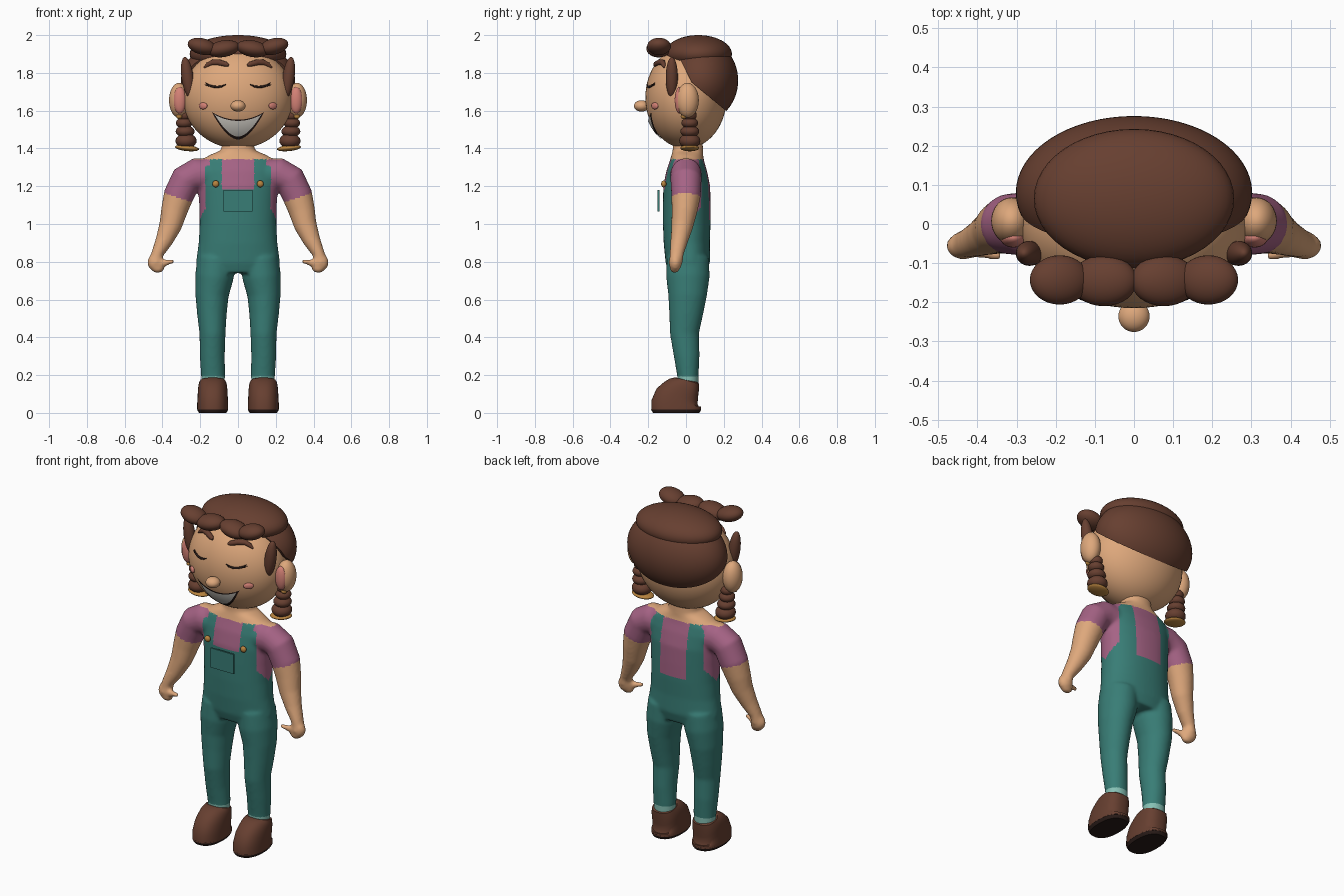
import bpy, bmesh, math
from mathutils import Vector, Matrix, Euler

if "Cube" in bpy.data.objects:
    bpy.data.objects.remove(bpy.data.objects["Cube"])

COLOURS = {
    "skin": (.73, .39, .20), "hair_brown": (.135, .05, .03), "teal": (.04, .205, .18),
    "shirt_pink": (.38, .125, .235), "blush": (.66, .22, .18), "teeth_white": (.75, .72, .66),
    "dark": (.022, .011, .009), "gold": (.48, .23, .05), "cuff_teal": (.24, .53, .46)}
MATS = {}
for n, c in COLOURS.items():
    MATS[n] = bpy.data.materials.new(n)
    MATS[n].diffuse_color = (*c, 1)


def make(name, bm, mat, angle=40):
    bmesh.ops.recalc_face_normals(bm, faces=bm.faces)
    me = bpy.data.meshes.new(name)
    bm.to_mesh(me)
    bm.free()
    ob = bpy.data.objects.new(name, me)
    bpy.context.collection.objects.link(ob)
    me.materials.append(MATS[mat])
    bpy.ops.object.select_all(action='DESELECT')
    ob.select_set(True)
    bpy.context.view_layer.objects.active = ob
    bpy.ops.object.shade_smooth_by_angle(angle=math.radians(angle))
    return ob


def add_ball(bm, loc, rad, rot=(0, 0, 0), seg=32):
    m = Matrix.LocRotScale(Vector(loc), Euler([math.radians(a) for a in rot]), Vector(rad))
    bmesh.ops.create_uvsphere(bm, u_segments=seg, v_segments=seg // 2, radius=1, matrix=m)


def ball(name, loc, rad, mat, rot=(0, 0, 0), seg=32):
    bm = bmesh.new()
    add_ball(bm, loc, rad, rot, seg)
    return make(name, bm, mat)


def add_tube(bm, pts, seg=32, power=2.0):
    """Loft along (x, y, z, radius towards y, radius across)."""
    rings = []
    for i, (x, y, z, ry, rx) in enumerate(pts):
        a, b = pts[max(i - 1, 0)], pts[min(i + 1, len(pts) - 1)]
        t = (Vector(b[:3]) - Vector(a[:3])).normalized()
        across = Vector((0, 1, 0)).cross(t).normalized()
        deep = t.cross(across)
        ring = []
        for k in range(seg):
            c, s = math.cos(k * math.tau / seg), math.sin(k * math.tau / seg)
            u = math.copysign(abs(c) ** (2 / power), c) * rx
            v = math.copysign(abs(s) ** (2 / power), s) * ry
            ring.append(bm.verts.new(Vector((x, y, z)) + across * u + deep * v))
        rings.append(ring)
    for p, q in zip(rings, rings[1:]):
        for k in range(seg):
            bm.faces.new((p[k], p[(k + 1) % seg], q[(k + 1) % seg], q[k]))
    bm.faces.new(rings[0])
    bm.faces.new(rings[-1])


def tube(name, pts, mat, seg=32, power=2.0):
    bm = bmesh.new()
    add_tube(bm, pts, seg, power)
    return make(name, bm, mat)


def face_y(x, z):
    return -.217 * math.sqrt(max(.02, 1 - (x / .29) ** 2 - ((z - 1.67) / .27) ** 2))


# Body: torso, legs, arms and hands fused into one smooth skin
bm = bmesh.new()
add_tube(bm, [(0, .01, .74, .10, .20), (0, .01, .80, .118, .222), (0, .004, .90, .122, .208),
              (0, .004, 1.0, .126, .203), (0, .004, 1.1, .126, .205), (0, .004, 1.2, .124, .212),
              (0, .004, 1.28, .108, .22), (0, .006, 1.33, .092, .21), (0, .008, 1.365, .083, .15),
              (0, .01, 1.39, .08, .09), (0, .01, 1.45, .078, .08)], 48, 2.2)
for s in (-1, 1):
    add_tube(bm, [(s * .132, .01, .13, .055, .06), (s * .132, .01, .2, .057, .064),
                  (s * .136, .004, .3, .068, .066), (s * .135, -.008, .42, .077, .069),
                  (s * .138, 0, .52, .089, .078), (s * .138, .008, .62, .102, .088),
                  (s * .125, .01, .72, .115, .102), (s * .115, .01, .82, .112, .10)])
    add_tube(bm, [(s * .13, 0, 1.26, .085, .085), (s * .22, 0, 1.262, .082, .088),
                  (s * .275, 0, 1.235, .082, .083), (s * .315, 0, 1.15, .078, .08),
                  (s * .338, -.008, 1.07, .068, .07), (s * .358, -.02, .99, .058, .06),
                  (s * .392, -.036, .91, .046, .046), (s * .428, -.05, .84, .037, .032),
                  (s * .435, -.053, .80, .036, .036)])
    add_ball(bm, (s * .436, -.056, .797), (.044, .035, .048))
    add_ball(bm, (s * .425, -.06, .768), (.036, .026, .028))
    add_tube(bm, [(s * .42, -.06, .79, .022, .022), (s * .385, -.072, .795, .018, .017),
                  (s * .338, -.082, .803, .011, .01)], 16)
body = make("body", bm, "skin")
mod = body.modifiers.new("fuse", 'REMESH')
mod.mode, mod.voxel_size = 'VOXEL', .009
bpy.ops.object.modifier_apply(modifier="fuse")
mod = body.modifiers.new("soften", 'SMOOTH')
mod.factor, mod.iterations = .5, 8
bpy.ops.object.modifier_apply(modifier="soften")
for n in ("shirt_pink", "teal", "cuff_teal"):
    body.data.materials.append(MATS[n])


def clothing(c):
    """0 skin, 1 shirt, 2 dungarees, 3 cuff."""
    x, y, z = abs(c.x), c.y, c.z
    if x > .225 and z > .74 and z < 1.165 - (.395 - x) * .33:
        return 0
    if z > 1.342:
        return 0
    if z < .195:
        return 3
    if x > .235 and z > .85:
        return 1
    if z < .98:
        return 2
    if -.07 < y < .07 and x > .15:                      # open side under the arm
        return 1 if z > 1.0 + abs(y) * 1.1 else 2
    if .088 < x < .172:                                 # straps
        return 2
    if x <= .088:                                       # bib front, open back
        return 1 if z > (1.185 if y < 0 else 1.02) else 2
    return 1 if z > 1.08 else 2


for p in body.data.polygons:
    p.material_index = clothing(p.center)
    p.use_smooth = True

# Pocket plate
bm = bmesh.new()
bmesh.ops.create_cube(bm, size=1, matrix=Matrix.LocRotScale(
    Vector((0, -.146, 1.123)), None, Vector((.154, .01, .116))))
make("pocket", bm, "teal")

# Head and nose
ball("head", (0, 0, 1.67), (.29, .215, .27), "skin", seg=64)
ball("nose", (0, -.236, 1.625), (.04, .04, .03), "skin")

# Back hair, cut along the hairline
bm = bmesh.new()
add_ball(bm, (0, .08, 1.76), (.302, .196, .22), seg=64)
for co, no in (((0, .03, 1.75), (0, .14, .07)), ((0, .03, 1.75), (0, .15, .18))):
    r = bmesh.ops.bisect_plane(bm, geom=bm.verts[:] + bm.edges[:] + bm.faces[:], dist=1e-5,
                               plane_co=co, plane_no=no, clear_inner=True)
    rim = [e for e in r["geom_cut"] if isinstance(e, bmesh.types.BMEdge)]
    bmesh.ops.contextual_create(bm, geom=rim)
make("back_hair", bm, "hair_brown")
ball("top_hair", (0, .065, 1.90), (.256, .178, .10), "hair_brown", seg=48)


def patch(name, half, lower, upper, off, mat):
    """Thin plate lying on the face between two curves."""
    bm = bmesh.new()
    cols = []
    for i in range(33):
        x = half * (i / 16 - 1)
        lo, hi = lower(x), max(upper(x), lower(x) + .0005)
        zs = [lo + (hi - lo) * j / 8 for j in range(9)]
        cols.append([bm.verts.new((x, face_y(x, z) - off, z)) for z in zs])
    for a, b in zip(cols, cols[1:]):
        for j in range(8):
            bm.faces.new((a[j], b[j], b[j + 1], a[j + 1]))
    ob = make(name, bm, mat)
    if sum((p.normal.y for p in ob.data.polygons)) > 0:
        ob.data.flip_normals()


# Smile
def low(x): return 1.447 + .145 * abs(x / .138) ** 1.8
def high(x): return 1.552 + .04 * (x / .138) ** 2


patch("mouth", .138, low, high, .004, "dark")
patch("teeth", .124, lambda x: low(x) + .015, lambda x: high(x) - .006, .008, "teeth_white")

for s, side in ((-1, "left"), (1, "right")):
    # Closed eye, lash, brow and cheek
    def arc(pts):
        return [(s * x, face_y(x, z) - .002, z, r, r) for x, z, r in pts]
    tube("eye_" + side, arc([(.064, 1.739, .002), (.085, 1.729, .005), (.11, 1.725, .006),
                             (.135, 1.728, .006), (.155, 1.735, .005), (.172, 1.747, .002)]),
         "dark", 10)
    tube("lash_" + side, arc([(.145, 1.73, .004), (.165, 1.734, .003), (.178, 1.74, .001)]),
         "dark", 8)
    tube("brow_" + side, arc([(.05, 1.84, .006), (.065, 1.846, .014), (.10, 1.855, .016),
                              (.135, 1.855, .015), (.16, 1.843, .012), (.18, 1.828, .004)]),
         "hair_brown", 16)
    ball("cheek_" + side, (s * .185, face_y(.185, 1.625) - .002, 1.625), (.028, .010, .018),
         "blush", (0, 0, s * 38))
    # Ears
    ball("ear_" + side, (s * .313, .008, 1.655), (.052, .06, .092), "skin")
    ball("inner_ear_" + side, (s * .308, -.035, 1.655), (.034, .025, .07), "blush")
    # Hair in front of the ears
    ball("side_lock_" + side, (s * .267, -.075, 1.775), (.032, .032, .11), "hair_brown",
         (0, -s * -8, 0))
    # Rolled fringe
    ball("fringe_outer_" + side, (s * .19, -.143, 1.94), (.078, .063, .043), "hair_brown",
         (0, -s * 14, 0))
    ball("fringe_inner_" + side, (s * .077, -.145, 1.928), (.086, .065, .044), "hair_brown",
         (0, -s * -10, 0))
    # Braid with ties
    for i, (x, z, r, h) in enumerate(((.285, 1.575, .037, .03), (.285, 1.535, .044, .03),
                                      (.28, 1.49, .05, .032), (.275, 1.44, .056, .04))):
        ball(f"braid_{i}_{side}", (s * x, .02, z), (r, r, h), "hair_brown", seg=24)
    ball("braid_tie_" + side, (s * .312, -.012, 1.57), (.016, .016, .014), "gold", seg=16)
    ball("braid_end_" + side, (s * .27, .02, 1.402), (.064, .05, .016), "gold", (0, s * -6, 0))
    # Strap button
    ball("button_" + side, (s * .118, -.118, 1.212), (.018, .014, .018), "gold", seg=20)
    # Shoe, sole and laces
    cx = s * .134
    tube("sole_" + side, [(cx, -.052, 0, .122, .072), (cx, -.052, .012, .13, .08),
                          (cx, -.052, .024, .132, .082)], "dark", 40, 2.4)
    tube("shoe_" + side, [(cx, -.052, .018, .132, .082), (cx, -.052, .05, .132, .082),
                          (cx, -.044, .08, .122, .08), (cx, -.028, .105, .106, .079),
                          (cx, -.012, .13, .091, .077), (cx, .004, .152, .073, .073),
                          (cx, .01, .17, .062, .066), (cx, .01, .174, .04, .045)],
         "hair_brown", 40, 2.4)
    for i, (y, z) in enumerate(((-.135, .108), (-.118, .122))):
        tube(f"lace_{i}_{side}", [(cx - .05, y + .012, z, .003, .003), (cx, y, z - .006, .004, .004),
                                  (cx + .05, y + .012, z, .003, .003)], "gold", 8)

for m in bpy.data.materials:
    if m.users and not m.is_grease_pencil:
        m.use_nodes = True
        m.node_tree.nodes["Principled BSDF"].inputs["Base Color"].default_value = m.diffuse_color
